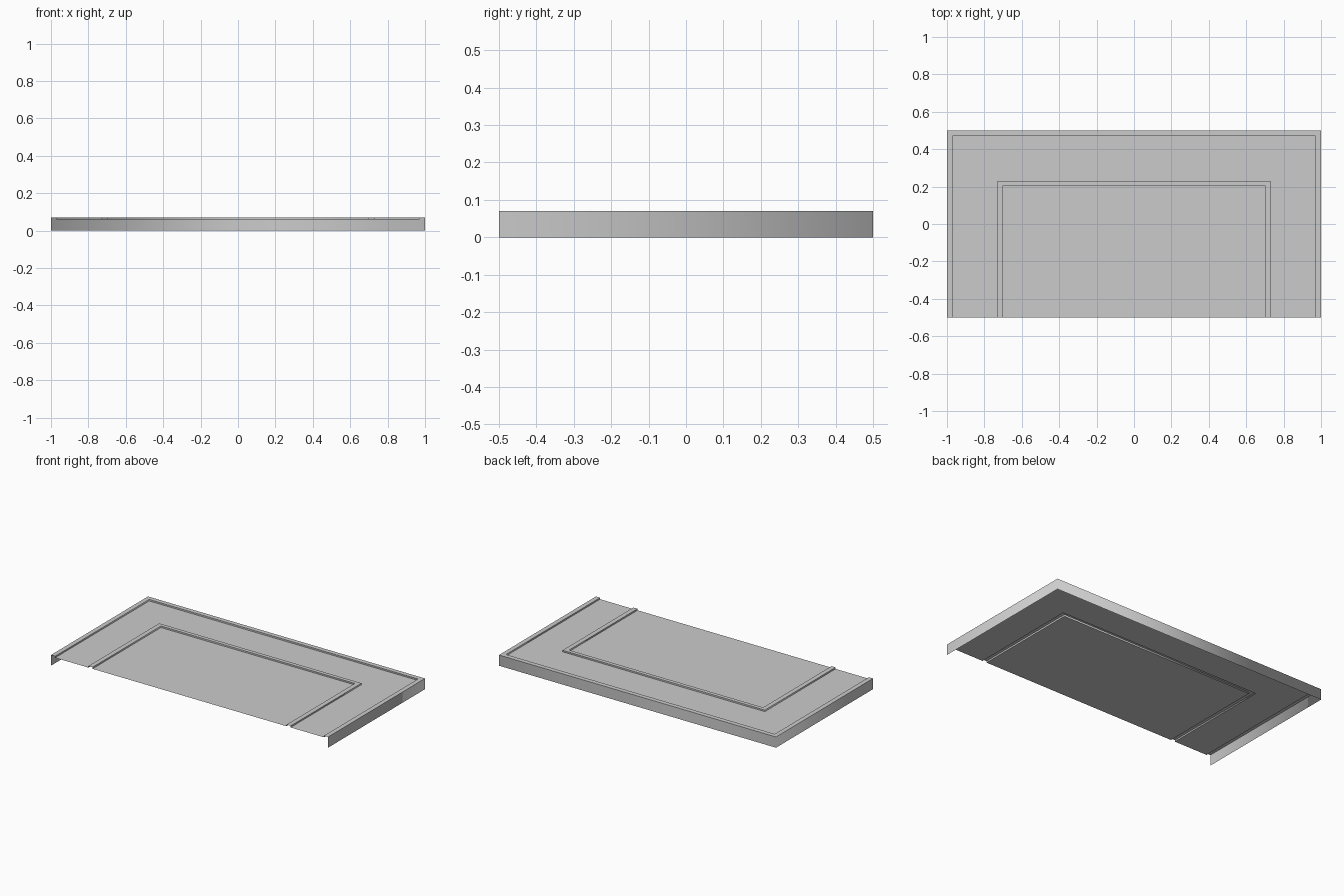
import bpy

cube = bpy.data.objects.get("Cube")
if cube:
    bpy.data.objects.remove(cube, do_unlink=True)

# Single colour
grey = bpy.data.materials.new("plain grey")
grey.use_nodes = True
tone = (0.6, 0.6, 0.6, 1)
grey.diffuse_color = tone
grey.node_tree.nodes["Principled BSDF"].inputs["Base Color"].default_value = tone

FRONT = -0.5
TOP, DECK = 0.07, 0.06          # raised trim level and sunken deck level


def add_part(name, verts, faces, smooth=False):
    mesh = bpy.data.meshes.new(name)
    mesh.from_pydata(verts, [], faces)
    mesh.materials.append(grey)
    for poly in mesh.polygons:
        poly.use_smooth = smooth
    obj = bpy.data.objects.new(name, mesh)
    bpy.context.collection.objects.link(obj)
    return obj


def u_path(half_width, back, z):
    """Three-sided outline, open at the front."""
    return [(half_width, FRONT, z), (half_width, back, z),
            (-half_width, back, z), (-half_width, FRONT, z)]


def u_band(name, outer, inner):
    """Strip of three quads joining two outlines; upright strips blend at corners."""
    faces = [(i, i + 1, i + 5, i + 4) for i in range(3)]
    upright = outer[:2] == inner[:2]
    add_part(name, u_path(*outer) + u_path(*inner), faces, smooth=upright)


# Cross-section from the bottom of the skirt to the inner panel
section = [
    (1.0, 0.5, 0.0),
    (1.0, 0.5, TOP),
    (0.97, 0.47, TOP),
    (0.97, 0.47, DECK),
    (0.73, 0.23, DECK),
    (0.73, 0.23, TOP),
    (0.70, 0.205, TOP),
    (0.70, 0.205, DECK),
]
names = ["outer_skirt", "outer_rim", "rim_step", "border_deck",
         "ridge_outer_wall", "ridge_top", "ridge_inner_wall"]
for name, outer, inner in zip(names, section, section[1:]):
    u_band(name, outer, inner)

# Flat centre panel inside the ridge
add_part("centre_panel", u_path(*section[-1]), [(0, 1, 2, 3)])
